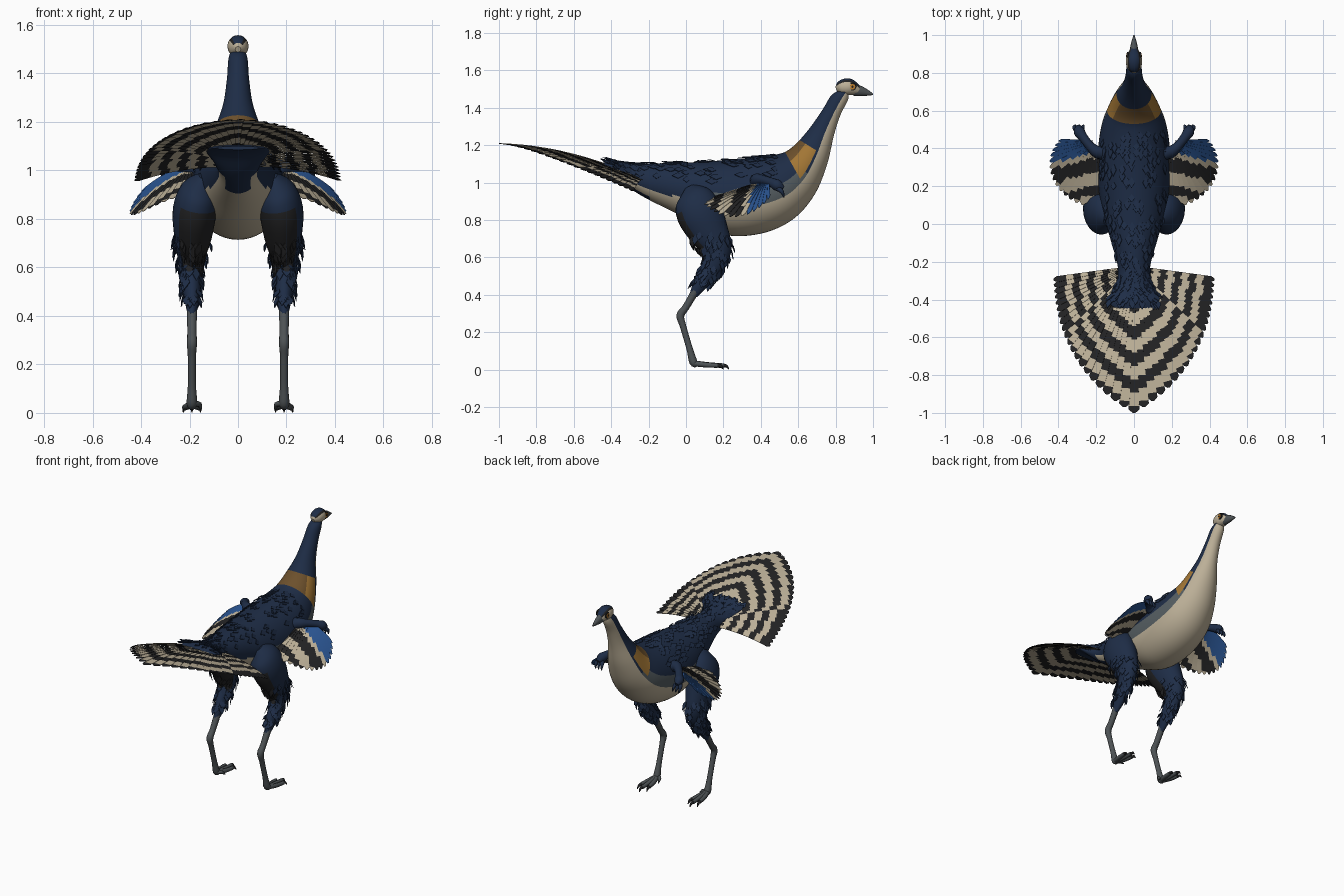
import bpy, math, random
from mathutils import Vector

random.seed(4)
if "Cube" in bpy.data.objects:
    bpy.data.objects.remove(bpy.data.objects["Cube"])

COLOURS = {
    "navy": (.013, .026, .062), "bright_blue": (.022, .085, .27), "cream": (.5, .43, .31),
    "black": (.016, .016, .017), "mustard": (.36, .18, .035), "brown": (.15, .08, .025),
    "slate": (.09, .11, .12), "leg_grey": (.075, .085, .09), "eye_orange": (.5, .2, .025)}
NAMES = list(COLOURS)
MATS = []
for label, rgb in COLOURS.items():
    m = bpy.data.materials.new(label)
    m.use_nodes = True
    m.diffuse_color = (*rgb, 1)
    m.node_tree.nodes["Principled BSDF"].inputs["Base Color"].default_value = (*rgb, 1)
    MATS.append(m)


def build(name, verts, faces, cols, smooth=True, mirror=False, thick=0):
    me = bpy.data.meshes.new(name)
    me.from_pydata(verts, [], faces)
    for m in MATS:
        me.materials.append(m)
    for p, c in zip(me.polygons, cols):
        p.material_index = NAMES.index(c)
        p.use_smooth = smooth and len(p.vertices) == 4
    ob = bpy.data.objects.new(name, me)
    bpy.context.collection.objects.link(ob)
    if thick:
        ob.modifiers.new("thickness", "SOLIDIFY").thickness = thick
    if mirror:
        ob.modifiers.new("mirror", "MIRROR").use_mirror_merge = False
    return ob


def resample(pts, steps):
    """Smooth curve through tuples; returns (station number, values)."""
    out = []
    for i in range(len(pts) - 1):
        a, b, c, d = (pts[min(max(i + k, 0), len(pts) - 1)] for k in (-1, 0, 1, 2))
        for s in range(steps):
            t = s / steps
            out.append((i + t, [q + .5 * t * (r - p + t * (2*p - 5*q + 4*r - w + t * (3*(q - r) + w - p)))
                                for p, q, r, w in zip(a, b, c, d)]))
    out.append((len(pts) - 1, list(pts[-1])))
    return out


def loft(name, rings, rule, sides=24, mirror=False):
    """Rings are (station, centre, up axis, side axis); rule(station, height share, angle)."""
    verts, faces, cols = [], [], []
    for _, c, up, side in rings:
        for k in range(sides):
            a = math.tau * k / sides
            verts.append(c + up * math.cos(a) + side * math.sin(a))
    for i in range(len(rings) - 1):
        for k in range(sides):
            n = (k + 1) % sides
            faces.append((i*sides + k, i*sides + n, (i+1)*sides + n, (i+1)*sides + k))
            a = math.tau * (k + .5) / sides
            cols.append(rule(rings[i][0], .5 + .5 * math.cos(a), a))
    last = (len(rings) - 1) * sides
    faces += [tuple(reversed(range(sides))), tuple(range(last, last + sides))]
    cols += [cols[0], cols[-1]]
    return build(name, verts, faces, cols, mirror=mirror)


def tube(name, pts, rule, squash=1, steps=4, sides=12, mirror=False):
    """Round limb through (x, y, z, radius)."""
    if isinstance(rule, str):
        colour = rule
        rule = lambda u, v, a: colour
    data, rings = resample(pts, steps), []
    for i, (u, p) in enumerate(data):
        t = (Vector(data[min(i+1, len(data)-1)][1][:3]) - Vector(data[max(i-1, 0)][1][:3])).normalized()
        x = Vector((1, 0, 0))
        side = (x - t * x.dot(t)).normalized()
        rings.append((u, Vector(p[:3]), side.cross(t) * p[3], side * p[3] * squash))
    return loft(name, rings, rule, sides, mirror)


def tufts(name, source, count, test, flow, length, lift, mirror=False):
    """Small pointed feathers lying on a surface."""
    verts, faces, cols = [], [], []
    polys = [p for p in source.data.polygons if len(p.vertices) == 4 and test(p)]
    for p in random.choices(polys, k=count):
        n, c = p.normal, p.center
        d = (flow - n * flow.dot(n)).normalized()
        w, ln = n.cross(d) * length * .3, length * random.uniform(.6, 1.2)
        b = len(verts)
        verts += [c - n * .002, c + d*ln*.5 + w + n*lift*.5, c + d*ln + n*lift, c + d*ln*.5 - w + n*lift*.5]
        faces.append((b, b+1, b+2, b+3))
        cols.append(NAMES[p.material_index])
    return build(name, verts, faces, cols, False, mirror, .003)


def feather_fan(name, origin, angles, length, height, rule, step, mirror=False):
    """Overlapping barred feathers; angles open from -y towards +x, step is a share of the length."""
    verts, faces, cols = [], [], []
    half = abs(angles[1] - angles[0]) * .54
    for a in angles:
        d, s = Vector((math.sin(a), -math.cos(a))), Vector((math.cos(a), math.sin(a)))
        full, jit = length(a), random.uniform(-.009, .009)
        radii = [full, full - .018] + [full * (1 - (k - .4) * step) + jit for k in range(1, int(.92 / step) + 1)
                                       if (k - .4) * step * full > .028]
        b = len(verts)
        for k, r in enumerate(radii):
            hw = r * math.tan(half) * (.25 if k == 0 else 1)
            for q in (-1, 1):
                xy = Vector(origin) + d*r + s*hw*q
                verts.append((xy.x, xy.y, height(xy.x, xy.y) + q*.0015))
        for k in range(len(radii) - 1):
            faces.append((b + 2*k, b + 2*k + 1, b + 2*k + 3, b + 2*k + 2))
            mid = Vector(origin) + d * (radii[k] + radii[k+1]) / 2
            cols.append(rule(max(k - 1, 0), mid))
    return build(name, verts, faces, cols, False, mirror, .002)


# Body and neck: top y, top z, bottom y, bottom z, half width
BODY = [(-.47, 1.1, -.47, 1.085, .09), (-.4, 1.115, -.4, 1.06, .135), (-.33, 1.105, -.32, .985, .1),
        (-.24, 1.1, -.22, .92, .085), (-.1, 1.105, -.06, .84, .125), (.06, 1.11, .1, .76, .17),
        (.2, 1.12, .25, .715, .19), (.36, 1.135, .43, .735, .19), (.48, 1.15, .58, .81, .17),
        (.54, 1.17, .69, .94, .135), (.595, 1.215, .755, 1.1, .1), (.66, 1.29, .79, 1.25, .062),
        (.73, 1.39, .825, 1.36, .046), (.78, 1.47, .865, 1.44, .04), (.84, 1.5, .87, 1.48, .03)]


def body_colour(u, v, a):
    if u > 2.2 and (.1 if u < 3.2 else 0) <= v < (.3 if u < 4 else .4):
        return "cream"
    if 8.6 < u < 10.1 and v > .42:
        return "brown" if v > .8 else "mustard"
    return "slate" if 5 < u <= 9 and v < .58 else "navy"


rings = []
for u, (ty, tz, by, bz, w) in resample(BODY, 5):
    top, low = Vector((0, ty, tz)), Vector((0, by, bz))
    rings.append((u, (top + low) / 2, (top - low) / 2, Vector((w, 0, 0))))
body = loft("body_and_neck", rings, body_colour, 48)
tufts("back_feathers", body, 220, lambda p: p.normal.z > .35 and -.4 < p.center.y < .5,
      Vector((0, -1, 0)), .06, .009)

# Head, beak and eyes
tube("head", [(0, .803, 1.5, .012), (0, .825, 1.507, .037), (0, .865, 1.512, .046),
              (0, .9, 1.502, .036), (0, .925, 1.492, .022)],
     lambda u, v, a: "cream" if v < .8 or u < .5 else "black" if v < .9 else "navy", squash=.95, sides=20)
tube("beak", [(0, .9, 1.495, .032), (0, .935, 1.489, .027), (0, .97, 1.48, .016), (0, 1, 1.472, .004)],
     "leg_grey", squash=.75)
for label, r, x, col in (("eye_ring", .021, .038, "black"), ("eye", .015, .041, "eye_orange"),
                         ("pupil", .006, .043, "black")):
    verts = [(x + dx, .89 + r * math.cos(k * math.tau / 16), 1.513 + r * math.sin(k * math.tau / 16))
             for dx in (-.008, 0) for k in range(16)]
    sides = [(k, (k + 1) % 16, (k + 1) % 16 + 16, k + 16) for k in range(16)]
    build(label, verts, sides + [tuple(range(16, 32))], [col] * 17, False, mirror=True)


# Fanned tail
def tail_height(x, y):
    t = (-y - .3) / .7
    return 1.05 + .16 * t + .14 * t * (1 - t) - .48 * x * x


feather_fan("tail_fan", (0, -.22), [math.radians(k * 4) for k in range(-20, 21)],
            lambda a: .43 + .35 * max(0, 1 - abs(a) / 1.5) ** 1.8, tail_height,
            lambda k, p: "cream" if k % 2 else "black", .09)


# Wings with a blue shoulder and slanted bars
def wing_height(x, y):
    dx = x - .2
    return 1.02 - .2 * dx - 1.7 * dx * dx - .33 * (.44 - y)


def wing_colour(k, p):
    s = p.y + .25 * (p.x - .2)
    for low, colour in ((.38, "bright_blue"), (.35, "cream"), (.275, "black"), (.205, "cream"), (.155, "black")):
        if s > low:
            return colour
    return "cream"


feather_fan("wing_feathers", (.2, .44), [math.radians(k * 6) for k in range(-1, 16)],
            lambda a: .35 - .12 * (a / 1.4) ** 2, wing_height, wing_colour, .05, True)
tube("wing_arm", [(.14, .38, 1.0, .04), (.19, .38, 1.015, .035), (.23, .41, 1.015, .025),
                  (.27, .46, 1.0, .025), (.29, .49, .985, .03), (.295, .52, .97, .012)], "navy", mirror=True)
for i, dx in enumerate((-.018, .004, .025)):
    tube(f"wing_claw_{i + 1}", [(.29, .48, .975, .016), (.29 + dx, .51, .955, .012), (.285 + dx, .525, .92, .003)],
         "navy", sides=6, mirror=True)

# Feathered thighs, dark on the inner rear
thigh = tube("thigh", [(.14, .02, .975, .03), (.16, .045, .92, .1), (.178, .07, .84, .122), (.185, .12, .74, .108),
                       (.192, .165, .65, .08), (.193, .15, .57, .06), (.19, .09, .48, .045), (.19, .04, .4, .022)],
             lambda u, v, a: "black" if 1.5 < u < 4.6 and v < .42 and math.sin(a) < .65 else "navy",
             squash=.74, sides=24, mirror=True)
tufts("thigh_feathers", thigh, 110, lambda p: .47 < p.center.z < .74, Vector((0, -.2, -1)), .06, .014, True)

# Shanks and feet
tube("shank", [(.19, .05, .42, .021), (.19, .0, .335, .019), (.19, -.03, .29, .021), (.19, -.015, .23, .017),
               (.19, .02, .11, .017), (.19, .04, .04, .022), (.19, .06, .025, .012)], "leg_grey", mirror=True)
for i, (dx, ln) in enumerate(((-.03, .13), (0, .16), (.03, .13))):
    x, y = .19 + dx, .04 + ln
    tube(f"toe_{i + 1}", [(.19, .035, .035, .016), (.19 + dx * .7, .04 + ln * .5, .026, .014), (x, y, .022, .012)],
         "leg_grey", sides=8, mirror=True)
    tube(f"toe_claw_{i + 1}", [(x, y - .01, .023, .011), (x + dx * .1, y + .015, .02, .008),
                               (x + dx * .2, y + .03, .002, .002)], "black", sides=6, mirror=True)
tube("inner_toe", [(.18, .035, .04, .012), (.16, .055, .035, .011), (.152, .08, .015, .003)],
     "leg_grey", sides=6, mirror=True)
